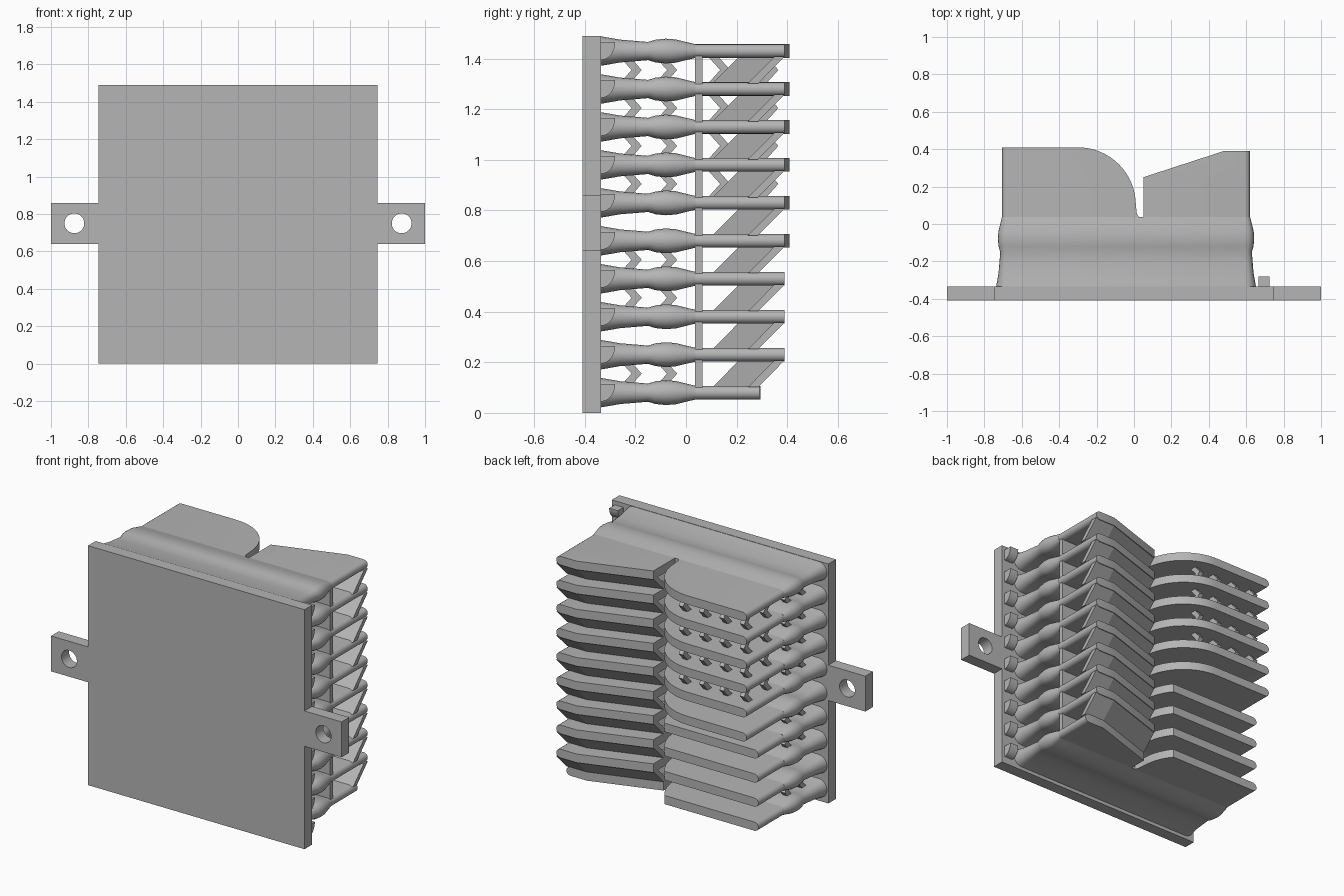
import bpy
import bmesh
from math import sin, cos, pi

cube = bpy.data.objects.get("Cube")
if cube:
    bpy.data.objects.remove(cube)

grey = bpy.data.materials.new("plain grey")
grey.use_nodes = True
grey.diffuse_color = (0.46, 0.46, 0.46, 1)
grey.node_tree.nodes["Principled BSDF"].inputs["Base Color"].default_value = (0.46, 0.46, 0.46, 1)


def finish(name, bm, smooth=False):
    bmesh.ops.recalc_face_normals(bm, faces=bm.faces)
    mesh = bpy.data.meshes.new(name)
    bm.to_mesh(mesh)
    bm.free()
    mesh.materials.append(grey)
    obj = bpy.data.objects.new(name, mesh)
    bpy.context.collection.objects.link(obj)
    bpy.ops.object.select_all(action="DESELECT")
    bpy.context.view_layer.objects.active = obj
    obj.select_set(True)
    if smooth:
        bpy.ops.object.shade_smooth_by_angle(angle=pi / 6)
    return obj


def skin(bm, rings):
    """Join rings of points with quads and cap both ends."""
    rings = [[bm.verts.new(p) for p in ring] for ring in rings]
    n = len(rings[0])
    for a, b in zip(rings, rings[1:]):
        for i in range(n):
            j = (i + 1) % n
            bm.faces.new((a[i], a[j], b[j], b[i]))
    bm.faces.new(rings[0])
    bm.faces.new(rings[-1])


def fin_section(y, x0, x1, h, z, round0, round1):
    """Flat bar section with optional half-round ends."""
    pts = []
    for x, is_round, start in ((x1, round1, -pi / 2), (x0, round0, pi / 2)):
        if is_round:
            side = 1 if start < 0 else -1
            for k in range(9):
                a = start + pi * k / 8
                pts.append((x - side * h + h * cos(a), y, z + h * sin(a)))
        else:
            dz = h if start < 0 else -h
            pts += [(x, y, z - dz), (x, y, z + dz)]
    return pts


def loft(name, stations, z, round0, round1):
    bm = bmesh.new()
    skin(bm, [fin_section(y, x0, x1, h, z, round0, round1) for y, x0, x1, h in stations])
    return finish(name, bm, True)


def x_prism(bm, yz, x0, x1):
    skin(bm, [[(x, y, z) for y, z in yz] for x in (x0, x1)])


# Mounting plate with side ears
BACK = -0.335
right_edge = [(0.745, 0), (0.745, 0.64), (1, 0.64), (1, 0.86), (0.745, 0.86), (0.745, 1.49)]
outline = right_edge + [(-x, z) for x, z in reversed(right_edge)]
bm = bmesh.new()
skin(bm, [[(x, y, z) for x, z in outline] for y in (-0.41, BACK)])
plate = finish("mounting_plate", bm)

# Bolt holes through the ears
bm = bmesh.new()
for x in (-0.875, 0.875):
    ring = [(x + 0.053 * cos(k * pi / 16), 0.053 * sin(k * pi / 16) + 0.75) for k in range(32)]
    skin(bm, [[(px, y, pz) for px, pz in ring] for y in (-0.5, -0.2)])
cutter = finish("hole_cutter", bm)
cutter.hide_render = True
bpy.context.view_layer.objects.active = plate
cut = plate.modifiers.new("holes", "BOOLEAN")
cut.object = cutter
cut.solver = "EXACT"
bpy.ops.object.modifier_apply(modifier=cut.name)
bpy.data.objects.remove(cutter)

# Fin dimensions
COUNT, PITCH, FIRST, HALF = 10, 0.15, 0.08, 0.027
ROOT, SPLIT = 0.038, 0.05
LEFT, RIGHT = -0.705, 0.62
profile = [(BACK, 0.058), (-0.30, 0.052), (-0.26, 0.045), (-0.21, 0.041), (-0.15, 0.036),
           (-0.12, 0.045), (-0.08, 0.049), (-0.04, 0.046), (0, 0.036), (ROOT, HALF)]
body = [(y, -0.679 - h, 0.594 + h, h) for y, h in profile]
arc = [(ROOT, LEFT, 0.025, HALF), (0.055, LEFT, 0.015, HALF)]
arc += [(0.1 + 0.31 * sin(t), LEFT, -0.3 + 0.31 * cos(t), HALF)
        for t in [k * pi / 32 for k in range(17)]]
short_arc = [s for s in arc if s[0] < 0.29] + [(0.295, LEFT, -0.06, HALF)]
vane_path = [(SPLIT, 0.25), (0.48, 0.39), (RIGHT, 0.39)]

for i in range(COUNT):
    z = FIRST + PITCH * i
    # Waisted fin body, curved fin and angled fin
    loft("fin_body", body, z, True, True)
    loft("curved_fin", arc if i >= 4 else short_arc, z, True, False)
    inset = 0.1 if i == 0 else 0
    angled = [(ROOT, SPLIT, RIGHT, HALF), (0.25 - inset, SPLIT, RIGHT, HALF),
              (0.39 - inset, 0.48, RIGHT, HALF)]
    loft("angled_fin", angled, z, False, True)

    # Quarter-round tab beside the fin root
    bm = bmesh.new()
    quarter = [(BACK, z + 0.035)]
    quarter += [(BACK + 0.055 * cos(k * pi / 16), z + 0.035 - 0.07 * sin(k * pi / 16)) for k in range(9)]
    x_prism(bm, quarter, 0.665, 0.725)
    finish("root_tab", bm)

    if i == COUNT - 1:
        continue

    # Sloping vane from this fin up to the rim of the next
    bm = bmesh.new()
    low, high = z + HALF - 0.005, z + PITCH - HALF + 0.005
    skin(bm, [[(x, y, high), (x, y - 0.04, high), (x, y - 0.145, low), (x, y - 0.105, low)]
              for x, y in vane_path])
    finish("sloping_vane", bm)

    # Chevron spacers between neighbouring fins
    if i in (1, 4):
        continue
    bm = bmesh.new()
    mid = z + PITCH / 2
    rows = [(-0.21, 9), (-0.07, 9)]
    if i > 4:
        rows += [(0.14, 4), (0.33, 4)]
    for y, n in rows:
        chevron = [(y - 0.05, mid + 0.05), (y - 0.01, mid + 0.05), (y + 0.035, mid),
                   (y - 0.01, mid - 0.05), (y - 0.05, mid - 0.05), (y - 0.005, mid)]
        for k in range(n):
            x = -0.64 + 0.14 * k
            x_prism(bm, chevron, x - 0.015, x + 0.015)
    finish("chevron_spacers", bm)

# Upright wall closing the vane channels
bm = bmesh.new()
x_prism(bm, [(0.035, 0.09), (0.065, 0.09), (0.065, 1.42), (0.035, 1.42)], SPLIT, RIGHT - 0.01)
finish("channel_wall", bm)
